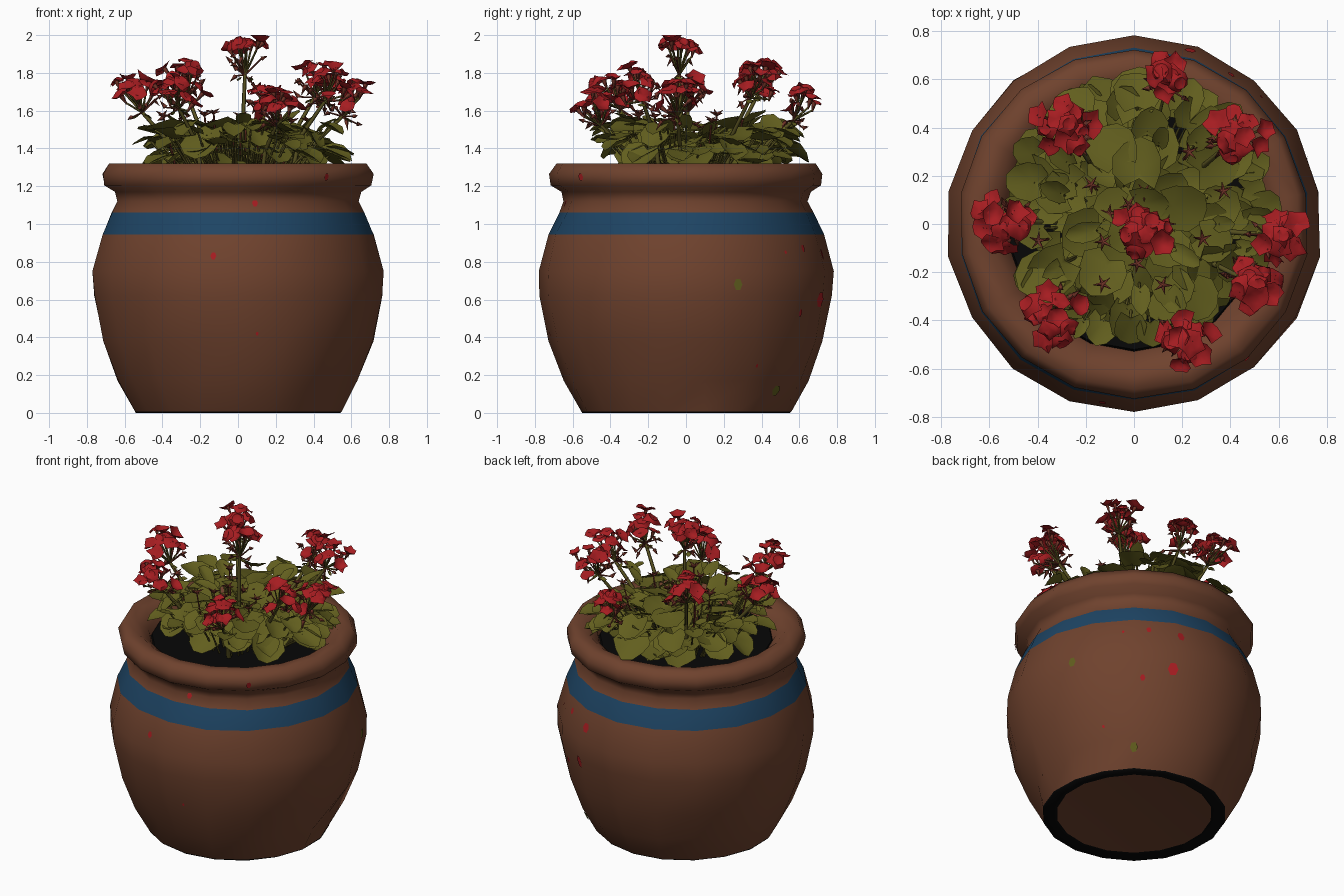
import bpy, bmesh, random
from math import sin, cos, pi, radians, sqrt
from mathutils import Vector, Matrix
from mathutils.bvhtree import BVHTree

random.seed(11)
rnd = random.uniform
UP = Vector((0, 0, 1))

cube = bpy.data.objects.get("Cube")
if cube:
    bpy.data.objects.remove(cube, do_unlink=True)


def material(name, *rgb):
    m = bpy.data.materials.new(name)
    m.use_nodes = True
    m.diffuse_color = (*rgb, 1)
    m.node_tree.nodes["Principled BSDF"].inputs["Base Color"].default_value = (*rgb, 1)
    return m


CLAY = material("terracotta", 0.16, 0.055, 0.027)
BLUE = material("blue_paint", 0.013, 0.059, 0.128)
DARK = material("dark_soil", 0.002, 0.002, 0.002)
LEAF = material("leaf_green", 0.122, 0.113, 0.013)
STEM = material("stem_green", 0.1, 0.085, 0.015)
RED = material("petal_red", 0.38, 0.012, 0.015)
BUD = material("bud_brown", 0.16, 0.032, 0.02)


def finish(name, bm, mats, angle=None):
    me = bpy.data.meshes.new(name)
    bm.to_mesh(me)
    bm.free()
    ob = bpy.data.objects.new(name, me)
    bpy.context.collection.objects.link(ob)
    for m in mats:
        me.materials.append(m)
    if angle:
        bpy.ops.object.select_all(action='DESELECT')
        ob.select_set(True)
        bpy.context.view_layer.objects.active = ob
        bpy.ops.object.shade_smooth_by_angle(angle=radians(angle))


def frame(direction, spin=0.0):
    """Rotation whose z axis points along direction."""
    return UP.rotation_difference(direction).to_matrix() @ Matrix.Rotation(spin, 3, 'Z')


def radial(a):
    return Vector((cos(a), sin(a), 0))


def tube(bm, a, b, r1, r2, sides=4):
    """Tapered stalk from a to b."""
    m = Matrix.Translation((a + b) / 2) @ frame((b - a).normalized()).to_4x4()
    bmesh.ops.create_cone(bm, cap_ends=False, segments=sides, radius1=r1,
                          radius2=r2, depth=(b - a).length, matrix=m)


# Pot: lathed profile of (radius, height, material of the band above it)
SIDES = 18
PROFILE = [(0.47, 0.012, 2), (0.55, 0.0, 2), (0.555, 0.008, 0), (0.645, 0.17, 0),
           (0.725, 0.38, 0), (0.775, 0.62, 0), (0.778, 0.75, 0), (0.73, 0.945, 1),
           (0.675, 1.06, 0), (0.645, 1.12, 0), (0.66, 1.17, 0), (0.715, 1.205, 0),
           (0.725, 1.265, 0), (0.69, 1.32, 0), (0.61, 1.315, 0), (0.54, 1.26, 0),
           (0.51, 1.17, 0)]
DENTS = (2, 8, 12, 14)
pot = bmesh.new()
rings = []
for r, z, _ in PROFILE:
    ring = []
    for i in range(SIDES):
        k = r * (1 + rnd(-0.007, 0.007))
        if 0.1 < z < 0.3 and i in DENTS:
            k *= 0.92
        ring.append(pot.verts.new(radial(pi / 2 + 2 * pi * i / SIDES) * k + UP * z))
    rings.append(ring)
for j in range(len(rings) - 1):
    for i in range(SIDES):
        n = (i + 1) % SIDES
        f = pot.faces.new((rings[j][i], rings[j][n], rings[j + 1][n], rings[j + 1][i]))
        f.material_index = PROFILE[j][2]
pot.faces.new(rings[0][::-1])
bmesh.ops.recalc_face_normals(pot, faces=pot.faces)
surface = BVHTree.FromBMesh(pot)
finish("pot", pot, [CLAY, BLUE, DARK], 75)

# Soil
soil = bmesh.new()
bmesh.ops.create_cone(soil, cap_ends=True, segments=SIDES, radius1=0.54, radius2=0.52,
                      depth=0.04, matrix=Matrix.Translation((0, 0, 1.215)))
finish("soil", soil, [DARK])

# Small painted specks on the pot: (angle, height, size in hundredths, material)
SPECKS = [(-100, .83, 2, 0), (-82, 1.11, 2, 0), (-82, .42, 1, 0), (21, .68, 3, 1),
          (45, .85, 1, 0), (68, .6, 4, 0), (50, .12, 3, 1), (54, .53, 2, 0),
          (57, .87, 2, 0), (72, .84, 3, 0), (34, .25, 1, 0), (-50, 1.25, 2, 0)]
specks = bmesh.new()
for deg, z, size, mat in SPECKS:
    out = radial(radians(deg))
    hit, normal, _, _ = surface.ray_cast(out * 2 + UP * z, -out)
    if normal.dot(out) < 0:
        normal = -normal
    rot = out.rotation_difference(normal).to_matrix() @ out.to_track_quat('Z', 'Y').to_matrix()
    ring = [specks.verts.new(hit + normal * 0.004 + rot @ Vector(
        (cos(k * pi / 3) * size * 0.008, sin(k * pi / 3) * size * 0.011, 0))) for k in range(6)]
    specks.faces.new(ring).material_index = mat
finish("pot_specks", specks, [RED, LEAF])

leaves, stems, petals, buds = (bmesh.new() for _ in range(4))


def leaf(centre, normal, out_angle, size, width=0.95):
    """Rounded cupped leaf with a notch where its stalk joins."""
    rot = frame(normal) @ Matrix.Rotation(out_angle, 3, 'Z')
    fold = rnd(0.05, 0.4)
    mid = leaves.verts.new(centre - rot @ Vector((size * 0.3, 0, size * 0.12)))
    ring = []
    for k in range(10):
        a = 2 * pi * k / 10
        r = size * (0.5 if k == 5 else rnd(0.9, 1.08))
        x, y = r * cos(a), r * sin(a) * width
        ring.append(leaves.verts.new(centre + rot @ Vector(
            (x, y, fold * abs(y) - 0.15 * x * x / size + rnd(-0.05, 0.05) * size))))
    for k in range(10):
        leaves.faces.new((mid, ring[k], ring[(k + 1) % 10]))
    return mid.co.copy()


def stalked_leaf(pos, normal, a, size, width=0.95):
    joint = leaf(pos, normal.normalized(), a, size, width)
    tube(stems, Vector((pos.x * 0.55, pos.y * 0.55, 1.22)), joint, 0.008, 0.005)


# Foliage: an even spiral of broad leaves, tilted outwards and sideways
COUNT = 105
for i in range(COUNT):
    t = sqrt((i + 0.5) / COUNT)
    a = i * 2.39996 + rnd(-0.3, 0.3)
    out = radial(a)
    pos = Vector((0.02, 0.08, 0)) + out * 0.5 * t + UP * rnd(1.32, 1.53)
    tilt = UP + out * rnd(-0.3, 1.1) * t + Vector((rnd(-.4, .4), rnd(-.4, .4), 0))
    stalked_leaf(pos, tilt, a, rnd(0.08, 0.12))

# Spreading leaves at the edge that reach over the rim
for i in range(26):
    a = i * 2 * pi / 26 + rnd(-0.1, 0.1)
    out = radial(a)
    pos = Vector((0.02, 0.05, 0)) + out * rnd(0.44, 0.52) + UP * rnd(1.34, 1.53)
    stalked_leaf(pos, UP + out * rnd(-0.5, 0.5), a, rnd(0.07, 0.1), 0.85)

# A few slim upright leaves rising among the flower stems
for i in range(14):
    a = i * 2.39996
    out = radial(a)
    pos = out * rnd(0.15, 0.5) + UP * rnd(1.48, 1.58)
    stalked_leaf(pos, UP - out * rnd(0.3, 1.0), a, rnd(0.06, 0.09), 0.5)

# Little star-shaped buds poking out of the foliage
for i in range(14):
    base = radial(i * 2.39996) * rnd(0.08, 0.42) + UP * rnd(1.5, 1.6)
    tube(buds, Vector((base.x * 0.8, base.y * 0.8, 1.25)), base, 0.006, 0.005)
    for k in range(5):
        tip = base + radial(k * 1.2566 + i) * 0.04 + UP * rnd(0, 0.03)
        tube(buds, base, tip, 0.01, 0.001)


def flower(centre, axis, size):
    """Ruffled five-lobed blossom, a connected bowl, over a pointed calyx."""
    rot = frame(axis, rnd(0, pi))
    lift = rnd(-0.5, 0.45)
    mid = petals.verts.new(centre - axis * size * 0.15)
    inner, outer = [], []
    for k in range(10):
        d = radial(2 * pi * k / 10)
        lobe = 1.0 if k % 2 else 0.8
        inner.append(petals.verts.new(centre + rot @ (d * 0.55 + UP * rnd(-.05, .2)) * size))
        outer.append(petals.verts.new(centre + rot @ (
            d * lobe * rnd(0.85, 1.2) + UP * (lift + rnd(-.25, .25))) * size))
    for k in range(10):
        n = (k + 1) % 10
        petals.faces.new((mid, inner[k], inner[n]))
        petals.faces.new((inner[k], outer[k], outer[n], inner[n]))
    tube(buds, centre - axis * 0.06, centre - axis * 0.005, 0.004, 0.014)


# Flower heads (x, y, top height, spread, droop): stem, stalks, blossoms and buds
HEADS = [(-0.29, 0.41, 1.89, .14, .2), (-0.55, 0.01, 1.8, .135, .18),
         (-0.34, -0.38, 1.82, .145, .2), (0.04, -0.04, 2.0, .125, .07),
         (0.44, 0.37, 1.88, .13, .2), (0.6, -0.05, 1.78, .11, .15),
         (0.5, -0.25, 1.86, .115, .18), (0.22, -0.49, 1.73, .12, .14),
         (0.14, 0.62, 1.76, .085, .14)]
for x, y, z, spread, droop in HEADS:
    top = Vector((x, y, z))
    hub = Vector((x * 0.92, y * 0.92, z - 0.21))
    root = Vector((x * 0.55, y * 0.55, 1.22))
    knee = root.lerp(hub, 0.55) + Vector((-x, -y, 0)) * 0.1
    tube(stems, root, knee, 0.015, 0.012, 5)
    tube(stems, knee, hub, 0.012, 0.01, 5)
    count = 4 + int(spread * 52)
    for i in range(count):
        t = sqrt((i + 0.3) / count)
        out = radial(i * 2.4 + rnd(-0.3, 0.3))
        pos = top + out * spread * 0.88 * t - UP * (rnd(0.01, 0.04) + droop * t * rnd(0.1, 1))
        axis = (UP + out * rnd(0.2, 1.5) * t).normalized()
        tube(stems, hub, pos - axis * 0.05, 0.006, 0.005)
        flower(pos, axis, rnd(0.045, 0.06))
    # Drooping buds below the blossoms
    for i in range(10):
        out = radial(rnd(0, 2 * pi))
        tip = hub + out * rnd(0.04, 0.09) + UP * rnd(-0.06, 0.12)
        tube(buds, hub, tip, 0.005, 0.004)
        tube(buds, tip, tip + out * 0.03 + UP * rnd(-.05, .04), 0.013, 0.001)
    # Narrow leaflet pair where the stalks branch
    for s in (-1, 1):
        leaf(hub + Vector((s * 0.03, 0, -0.02)), Vector((s * 0.5, 0.3, 1)).normalized(),
             rnd(0, 6), 0.03, 0.5)

for v in petals.verts:
    v.co.z = min(v.co.z, 2.0)

finish("leaves", leaves, [LEAF], 70)
finish("stems", stems, [STEM], 95)
finish("petals", petals, [RED], 60)
finish("buds", buds, [BUD], 95)
